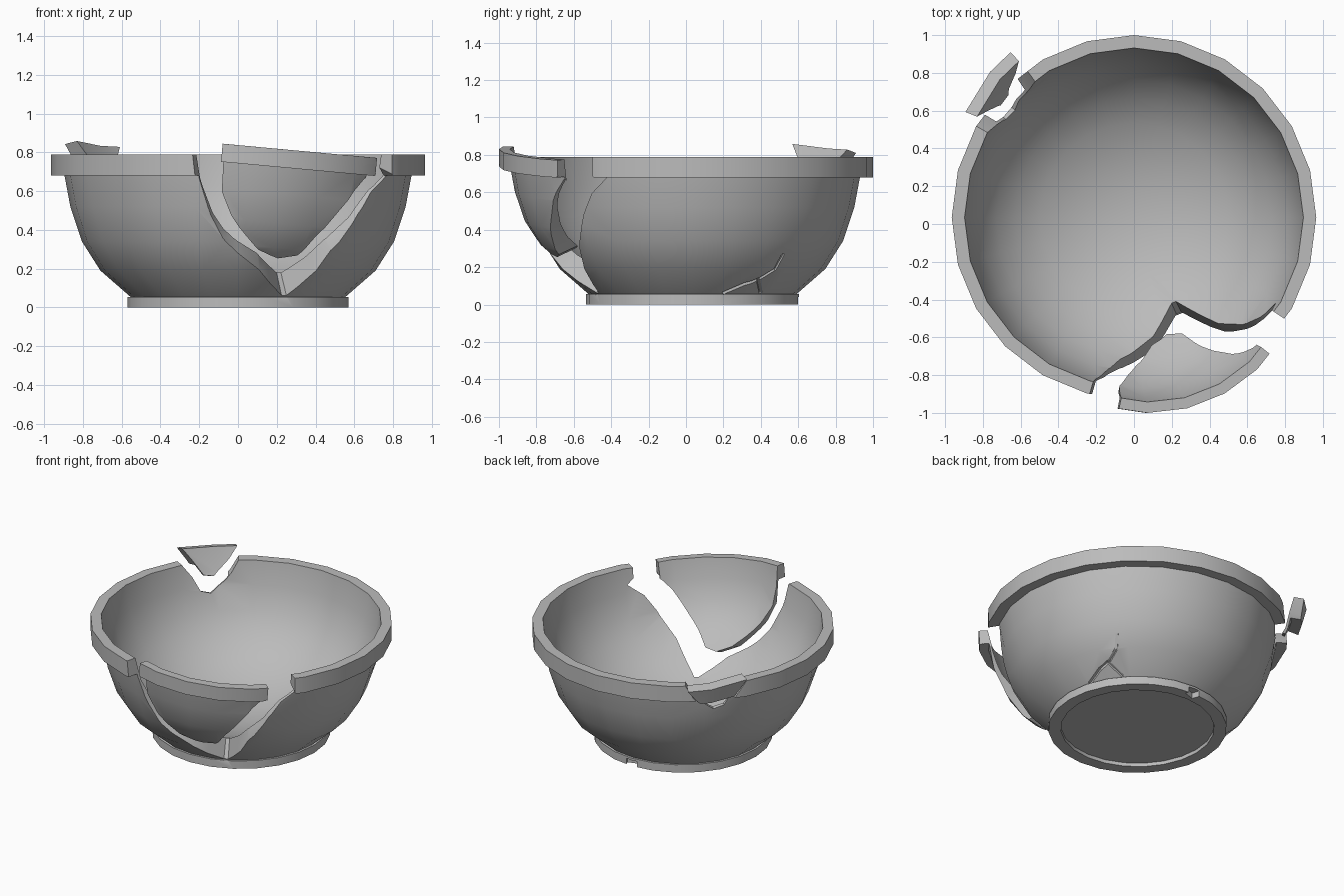
import bpy
import bmesh
from math import radians, sqrt, asin, cos, sin, tau
from mathutils import Matrix, Vector

if "Cube" in bpy.data.objects:
    bpy.data.objects.remove(bpy.data.objects["Cube"], do_unlink=True)

CENTRE = Vector((0, 0.035, 0))
RIM_R, RIM_Z = 0.965, 0.79

# Radius and height of the outer wall, then of the rounded hollow inside
OUTER = [(0.57, 0), (0.57, 0.055), (0.555, 0.055), (0.71, 0.19), (0.805, 0.34), (0.865, 0.52),
         (0.895, 0.68), (RIM_R, 0.68), (RIM_R, RIM_Z)]
INNER = [(0.897, RIM_Z), (0.87, 0.63), (0.81, 0.475), (0.73, 0.36),
         (0.63, 0.265), (0.5, 0.18), (0.3, 0.108), (0.15, 0.08), (0, 0.07)]
BASE = [(0, 0.025), (0.49, 0.025), (0.49, 0)]

clay = bpy.data.materials.new("grey clay")
clay.use_nodes = True
clay.diffuse_color = (0.5, 0.5, 0.5, 1)
clay.node_tree.nodes["Principled BSDF"].inputs["Base Color"].default_value = clay.diffuse_color


def make_object(name, bm):
    bmesh.ops.recalc_face_normals(bm, faces=bm.faces)
    mesh = bpy.data.meshes.new(name)
    bm.to_mesh(mesh)
    bm.free()
    mesh.materials.append(clay)
    ob = bpy.data.objects.new(name, mesh)
    bpy.context.collection.objects.link(ob)
    return ob


def whole_bowl(name):
    bm = bmesh.new()
    verts = [bm.verts.new(CENTRE + Vector((r, 0, z))) for r, z in BASE + OUTER + INNER]
    edges = [bm.edges.new(pair) for pair in zip(verts, verts[1:])]
    bmesh.ops.spin(bm, geom=verts + edges, cent=CENTRE, axis=(0, 0, 1),
                   angle=tau, steps=24, use_duplicate=False)
    bmesh.ops.remove_doubles(bm, verts=bm.verts, dist=0.0005)
    return make_object(name, bm)


def wall_radius(z):
    for (r0, z0), (r1, z1) in zip(OUTER, OUTER[1:]):
        if z0 <= z <= z1 and z1 > z0:
            return r0 + (r1 - r0) * (z - z0) / (z1 - z0)
    return RIM_R


def on_wall(side, z, heading):
    """Point on the outer wall, a sideways distance from the heading."""
    r = wall_radius(z)
    a = radians(heading) + asin(side / r)
    return CENTRE + Vector((r * cos(a), r * sin(a), z))


def wedge(name, outline, heading, apex_z):
    """Cutter running from a point on the axis out through an outline on the wall."""
    bm = bmesh.new()
    apex = CENTRE + Vector((0, 0, apex_z))
    outline = [(outline[0][0], 1.1)] + outline + [(outline[-1][0], 1.1)]
    tip = bm.verts.new(apex)
    far = lambda s, z: bm.verts.new(apex + (on_wall(s, z, heading) - apex) * 1.6)
    ring = [far(s, z) for s, z in outline]
    middle = far((outline[0][0] + outline[-1][0]) / 2, 0.75)
    for a, b in zip(ring, ring[1:] + ring[:1]):
        bm.faces.new((a, b, tip))
        bm.faces.new((b, a, middle))
    return make_object(name, bm)


def cut(ob, cutter, operation):
    mod = ob.modifiers.new("cut", 'BOOLEAN')
    mod.operation = operation
    mod.solver = 'EXACT'
    mod.use_self = True
    mod.object = cutter
    bpy.ops.object.select_all(action='DESELECT')
    bpy.context.view_layer.objects.active = ob
    ob.select_set(True)
    bpy.ops.object.modifier_apply(modifier=mod.name)
    bpy.data.objects.remove(cutter, do_unlink=True)


def shard(name, outline, heading, apex_z, size, roll, lean, yaw, move):
    """Broken piece of the wall, sized and turned about its rim, then moved away."""
    ob = whole_bowl(name)
    cut(ob, wedge("shard_cutter", outline, heading, apex_z), 'INTERSECT')
    h = radians(heading)
    outward, along = Vector((cos(h), sin(h), 0)), Vector((-sin(h), cos(h), 0))
    pivot = CENTRE + outward * RIM_R + Vector((0, 0, RIM_Z))
    ob.data.transform(Matrix.Translation(pivot + Vector(move))
                      @ Matrix.Rotation(radians(yaw), 4, 'Z')
                      @ Matrix.Rotation(radians(roll), 4, outward)
                      @ Matrix.Rotation(radians(lean), 4, along)
                      @ Matrix.Scale(size, 4)
                      @ Matrix.Translation(-pivot))
    return ob


def boxes(name, matrices):
    bm = bmesh.new()
    for m in matrices:
        bmesh.ops.create_cube(bm, size=1, matrix=m)
    return make_object(name, bm)


# Bowl with a large break in front and a small one at the back
FRONT, BACK = -90, 138
bowl = whole_bowl("bowl")
front_break = [(-0.235, 0.79), (-0.2, 0.66), (-0.14, 0.47), (-0.08, 0.355), (0.11, 0.19),
               (0.225, 0.06), (0.25, 0.06), (0.36, 0.15), (0.48, 0.29), (0.62, 0.48),
               (0.69, 0.59), (0.765, 0.675), (0.8, 0.685), (0.8, 0.79)]
back_break = [(-0.2, 0.79), (-0.15, 0.7), (-0.1, 0.66), (0, 0.58), (0.07, 0.6),
              (0.13, 0.69), (0.2, 0.79)]
cut(bowl, wedge("front_cutter", front_break, FRONT, 1.1), 'DIFFERENCE')
cut(bowl, wedge("back_cutter", back_break, BACK, 0.8), 'DIFFERENCE')

# Chip in the foot ring
chip = Matrix.Translation((0, 0.61, 0.01)) @ Matrix.Rotation(0.3, 4, 'Z')
cut(bowl, boxes("chip_cutter", [chip @ Matrix.Diagonal((0.08, 0.1, 0.06, 1))]), 'DIFFERENCE')

# Hairline cracks above the foot, as (y, z) paths on the +x side
cracks = [[(0.2, 0.062), (0.315, 0.11), (0.4, 0.14), (0.475, 0.185), (0.52, 0.265)],
          [(0.385, 0.135), (0.4, 0.065)]]
grooves = []
for path in cracks:
    points = []
    for y, z in path:
        off = y - CENTRE.y
        points.append(Vector((sqrt(wall_radius(z) ** 2 - off ** 2) - 0.003, y, z)))
    for a, b in zip(points, points[1:]):
        turn = (b - a).to_track_quat('Z', 'Y').to_matrix().to_4x4()
        grooves.append(Matrix.Translation((a + b) / 2) @ turn
                       @ Matrix.Diagonal((0.018, 0.018, (b - a).length + 0.008, 1)))
cut(bowl, boxes("crack_cutter", grooves), 'DIFFERENCE')

# Loose pieces
front_piece = [(-0.178, 0.79), (-0.157, 0.5), (-0.09, 0.365), (-0.037, 0.298),
               (0.093, 0.168), (0.216, 0.126), (0.33, 0.155), (0.438, 0.284),
               (0.64, 0.576), (0.71, 0.675), (0.765, 0.685), (0.765, 0.79)]
back_piece = [(-0.2, 0.79), (-0.14, 0.7), (-0.02, 0.6), (0.05, 0.61), (0.13, 0.7), (0.2, 0.79)]
front_shard = shard("front_shard", front_piece, FRONT, 0.4, 0.85, -5.3, 0, -1, (0.07, -0.07, 0.041))
back_shard = shard("back_shard", back_piece, BACK, 0.8, 1, 5, 15, 6, (-0.075, 0.085, 0.03))

# Smooth walls with crisp edges
bpy.ops.object.select_all(action='DESELECT')
for ob in (bowl, front_shard, back_shard):
    ob.select_set(True)
bpy.context.view_layer.objects.active = bowl
bpy.ops.object.shade_smooth_by_angle(angle=radians(30))
